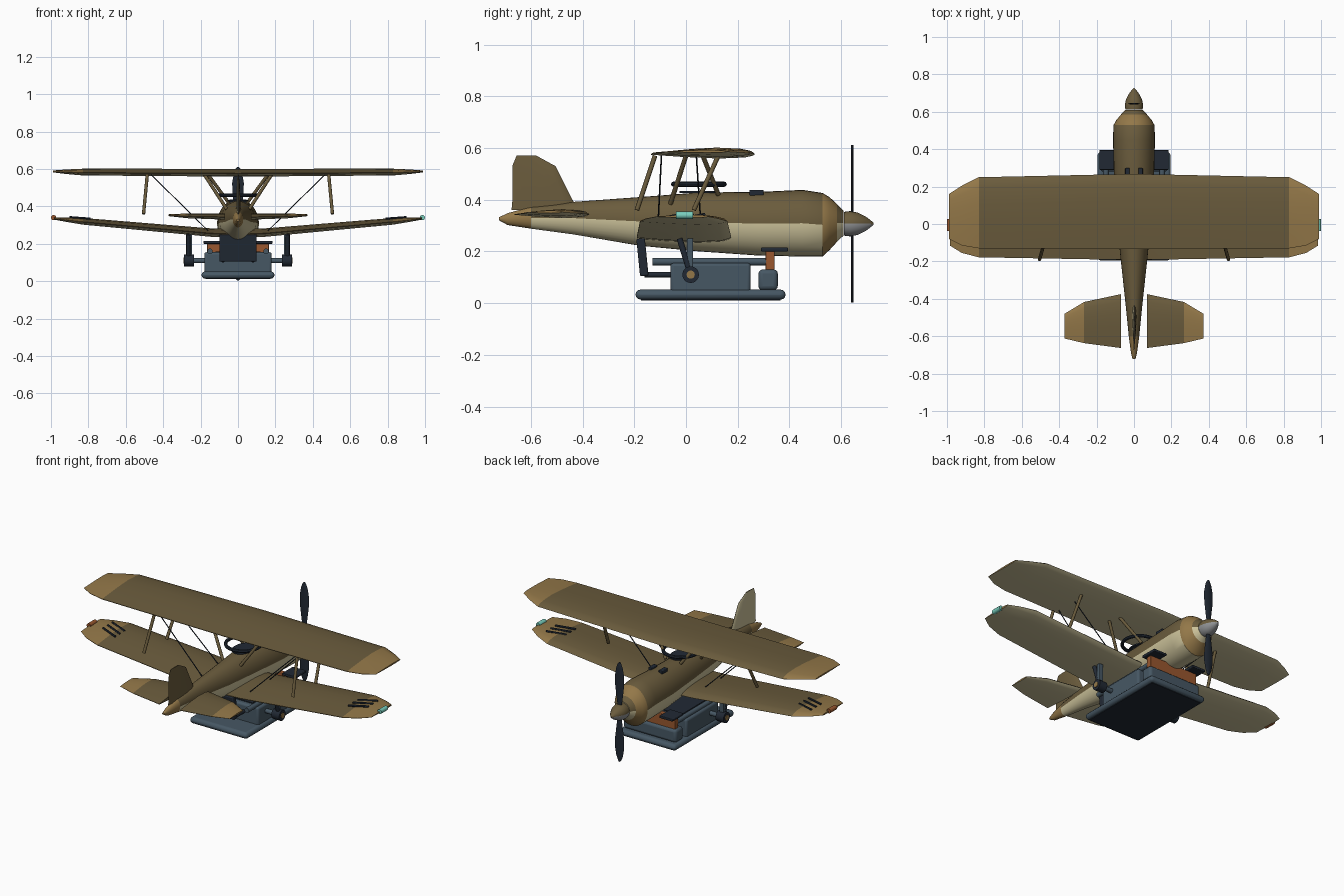
import bpy, bmesh, math
from mathutils import Vector

cube = bpy.data.objects.get("Cube")
if cube:
    bpy.data.objects.remove(cube, do_unlink=True)


def material(name, rgb):
    col = [(c / 255) ** 2.2 for c in rgb] + [1]
    m = bpy.data.materials.new(name)
    m.use_nodes = True
    m.diffuse_color = col
    m.node_tree.nodes["Principled BSDF"].inputs["Base Color"].default_value = col
    return m


olive = material("olive brown", (106, 92, 63))
cream = material("pale cream", (202, 192, 152))
tan = material("tan", (146, 119, 74))
slate = material("slate blue", (72, 88, 100))
dark = material("dark navy", (38, 45, 55))
copper = material("copper", (152, 88, 50))
teal = material("teal", (120, 205, 188))
steel = material("steel grey", (142, 144, 146))


def finish(name, bm, mats, rule=None, angle=35):
    bmesh.ops.recalc_face_normals(bm, faces=bm.faces)
    bm.normal_update()
    for f in bm.faces:
        f.smooth = True
        if rule:
            f.material_index = rule(f.calc_center_median(), f.normal)
    me = bpy.data.meshes.new(name)
    bm.to_mesh(me)
    bm.free()
    me.set_sharp_from_angle(angle=math.radians(angle))
    for m in mats:
        me.materials.append(m)
    ob = bpy.data.objects.new(name, me)
    bpy.context.collection.objects.link(ob)
    return ob


def loft(name, rings, mats, rule=None, angle=35):
    bm = bmesh.new()
    loops = [[bm.verts.new(p) for p in r] for r in rings]
    n = len(loops[0])
    for a, b in zip(loops, loops[1:]):
        for i in range(n):
            j = (i + 1) % n
            bm.faces.new((a[i], a[j], b[j], b[i]))
    bm.faces.new(loops[0])
    bm.faces.new(loops[-1])
    return finish(name, bm, mats, rule, angle)


def ring(y, w, z0, z1, n=32):
    return [(w * math.cos(2 * math.pi * i / n), y,
             (z0 + z1) / 2 + (z1 - z0) / 2 * math.sin(2 * math.pi * i / n)) for i in range(n)]


# Chord fraction from the leading edge, height as a share of thickness
FOIL = [(0, 0), (.04, .3), (.14, .5), (.35, .6), (.6, .45), (.85, .2), (1, .03),
        (1, -.05), (.7, -.25), (.35, -.4), (.1, -.3), (.03, -.15)]


def foil(x, lead, trail, z, thick):
    return [(x, lead + (trail - lead) * t, z + h * thick) for t, h in FOIL]


def rod(name, a, b, r, mat, n=10):
    a, b = Vector(a), Vector(b)
    q = (b - a).to_track_quat('Z', 'Y')
    pts = [q @ Vector((r * math.cos(2 * math.pi * i / n), r * math.sin(2 * math.pi * i / n), 0))
           for i in range(n)]
    return loft(name, [[p + e for p in pts] for e in (a, b)], [mat], angle=50)


def box(name, lo, hi, mat, bevel=0.0, tilt=0.0):
    bm = bmesh.new()
    bmesh.ops.create_cube(bm, size=1)
    for v in bm.verts:
        v.co = [v.co[i] * (hi[i] - lo[i]) for i in range(3)]
    ob = finish(name, bm, [mat])
    ob.location = [(l + h) / 2 for l, h in zip(lo, hi)]
    ob.rotation_euler.x = tilt
    if bevel:
        mod = ob.modifiers.new("soft edges", 'BEVEL')
        mod.width, mod.segments = bevel, 3
    return ob


# Fuselage: y, half width, bottom, top
STATIONS = [(-.723, .008, .32, .332), (-.69, .016, .302, .348), (-.6, .028, .288, .372),
            (-.43, .045, .265, .392), (-.18, .072, .222, .41), (.05, .095, .2, .428),
            (.28, .108, .184, .43), (.45, .112, .18, .438), (.528, .11, .18, .426),
            (.555, .095, .205, .41), (.585, .07, .238, .382), (.61, .046, .262, .356)]


def body_paint(c, n):
    if c.y < -.6 or .528 < c.y < .585:
        return 2
    return 0 if n.z > 0 else 1


loft("fuselage", [ring(*s) for s in STATIONS], [olive, cream, tan], body_paint)

# Spinner and propeller
loft("spinner", [ring(y, r, .307 - r, .307 + r, 24) for y, r in
                 ((.612, .046), (.635, .049), (.665, .043), (.695, .028), (.715, .013), (.726, .003))],
     [olive, steel], lambda c, n: 0 if n.z > -.1 and c.z > .3 else 1)
for s, side in ((1, "upper"), (-1, "lower")):
    loft(side + "_propeller_blade",
         [[(w * math.cos(k * math.pi / 4), .643 + .005 * math.sin(k * math.pi / 4), .307 + s * d)
           for k in range(8)] for d, w in
          ((.03, .012), (.08, .02), (.16, .03), (.22, .031), (.27, .022), (.295, .012), (.304, .003))],
         [dark])


# Wings
def wing_paint(limit):
    return lambda c, n: 1 if n.z < -.02 else (2 if abs(c.x) > limit else 0)


def wing(name, half, limit):
    left = [foil(*s) for s in half]
    right = [foil(-s[0], *s[1:]) for s in reversed(half) if s[0] > 0]
    loft(name, right + left, [olive, cream, tan], wing_paint(limit), 40)


wing("upper_wing", [(0, .268, -.135, .576, .042), (.83, .25, -.13, .58, .036),
                    (.92, .205, -.115, .583, .024), (.99, .16, -.08, .586, .01)], .82)
wing("lower_wing", [(0, .175, -.19, .25, .045), (.15, .175, -.19, .256, .045),
                    (.83, .16, -.178, .317, .036), (.92, .125, -.155, .327, .024),
                    (.985, .085, -.115, .335, .012)], .82)

# Tail fin, one side dark and the other pale
fin_rows = [(-.42, -.675, .36, .022), (-.435, -.672, .392, .022), (-.47, -.672, .46, .02),
            (-.505, -.672, .53, .015), (-.58, -.655, .571, .006)]
loft("tail_fin", [[(h * t, lead + (trail - lead) * u, z) for u, h in FOIL]
                  for lead, trail, z, t in fin_rows],
     [olive, cream], lambda c, n: 0 if n.x > -.02 else 1)

for s, side in ((1, "left"), (-1, "right")):
    # Tailplane
    loft(side + "_tailplane", [foil(s * x, *r) for x, *r in
         ((.07, -.375, -.663, .343, .034), (.267, -.417, -.637, .347, .026),
          (.372, -.48, -.612, .352, .01))],
         [olive, cream, tan], wing_paint(.266))
    # Struts and bracing wires
    for place, a, b in (("rear", (.485, -.12, .57), (.505, -.19, .36)),
                        ("front", (.485, .125, .57), (.505, .03, .36))):
        rod(f"{side}_{place}_wing_strut", (s * a[0], *a[1:]), (s * b[0], *b[1:]), .009, olive)
    for place, a, b in (("rear", (.18, 0, .57), (.06, -.06, .385)),
                        ("front", (.16, .065, .57), (.05, .125, .42))):
        rod(f"{side}_{place}_cabane_strut", (s * a[0], *a[1:]), (s * b[0], *b[1:]), .009, olive)
    for place, y0, y1 in (("rear", -.095, -.11), ("front", .04, .06)):
        rod(f"{side}_{place}_wire", (s * .465, y0, .57), (s * .16, y1, .27), .003, dark, 6)
    # Wing tip lamp and dark slots
    rod(side + "_tip_lamp", (s * .986, -.038, .34), (s * .986, .027, .34), .014,
        teal if s > 0 else copper, 12)
    for k in range(3):
        y = -.04 + .045 * k
        rod(f"{side}_tip_bar_{k + 1}", (s * .79, y - .02, .335), (s * .9, y + .02, .343), .006, dark, 6)
    # Cowl vents
    box(side + "_cowl_vent", (s * .035 - .012, .245, .415), (s * .035 + .012, .3, .438), dark, .004)
    # Cradle rail, clamp pad, side roller and its arms
    rod(side + "_cradle_rail", (s * .15, -.13, .16), (s * .15, .32, .16), .015, slate, 12)
    box(side + "_clamp_pad", (s * .14 - .045, .29, .2), (s * .14 + .045, .395, .215), dark, .004)
    rod(side + "_roller_axle", (s * .15, .018, .11), (s * .24, .018, .11), .014, slate)
    rod(side + "_roller", (s * .235, .018, .11), (s * .288, .018, .11), .032, dark, 20)
    rod(side + "_roller_hub", (s * .28, .018, .11), (s * .292, .018, .11), .016, tan, 14)
    box(side + "_roller_post", (s * .26 - .014, .004, .13), (s * .26 + .014, .028, .25), slate, .004)
    rod(side + "_roller_brace", (s * .265, -.025, .25), (s * .265, .012, .13), .012, dark)
    rod(side + "_rear_link", (s * .08, -.16, .11), (s * .08, -.05, .11), .011, dark)

# Cockpit opening and gun ring
loft("cockpit_opening", [ring(.05, .0, 0, 0)] and
     [[(.055 * math.cos(i * math.pi / 10), .05 + .075 * math.sin(i * math.pi / 10), z)
       for i in range(20)] for z in (.426, .434)], [dark])
bpy.ops.mesh.primitive_torus_add(location=(0, .05, .46), major_radius=.098, minor_radius=.01,
                                 major_segments=32, minor_segments=8)
gun_ring = bpy.context.object
gun_ring.name = "gun_ring"
gun_ring.data.materials.append(dark)
bpy.ops.object.shade_smooth_by_angle()

# Launch cradle
base = box("cradle_base", (-.195, -.195, .014), (.195, .385, .052), slate, .018)
box("cradle_base_underside", (-.175, -.175, .011), (.175, .365, .017), dark)
box("cradle_body", (-.18, -.06, .04), (.18, .25, .155), slate, .012)
box("cradle_deck", (-.12, -.03, .15), (.12, .22, .16), dark)
box("cradle_front_tank", (-.18, .28, .05), (.18, .355, .13), slate, .016)
box("cradle_crossbeam", (-.165, .308, .12), (.165, .342, .202), copper, .004)
box("cradle_back_plate", (-.1, -.185, .105), (.1, -.152, .25), dark, .006, .1)
box("cradle_neck", (-.04, .31, .12), (.04, .34, .2), copper)
